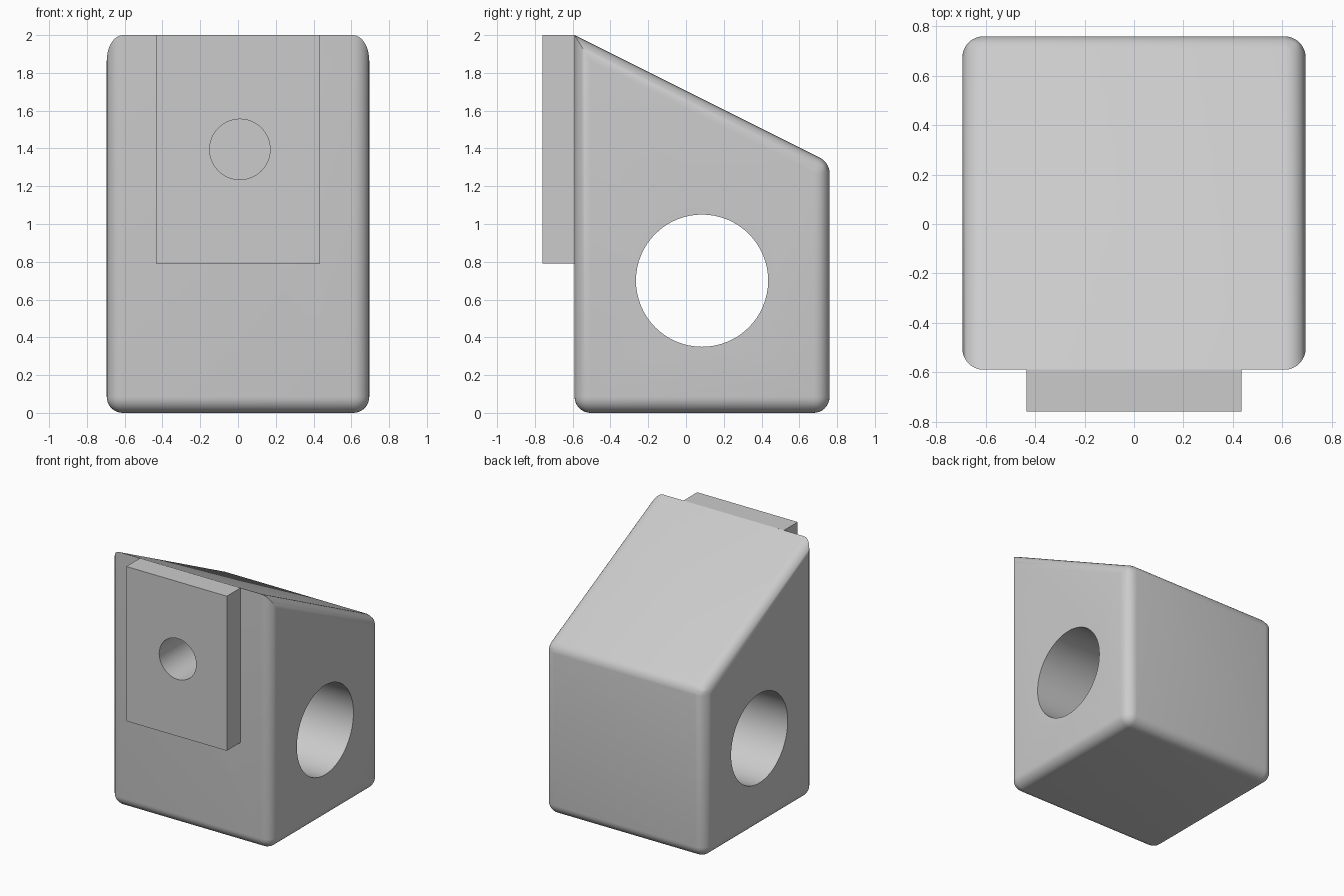
import bpy, bmesh, math
from mathutils import Matrix, Vector

cube = bpy.data.objects.get("Cube")
if cube:
    bpy.data.objects.remove(cube, do_unlink=True)

HALF, FRONT, BACK = 0.695, -0.59, 0.76
TOP_FRONT, TOP_BACK, RADIUS = 2.0, 1.325, 0.085

grey = bpy.data.materials.new("plain grey")
grey.use_nodes = True
grey.diffuse_color = (0.6, 0.6, 0.6, 1)
grey.node_tree.nodes["Principled BSDF"].inputs["Base Color"].default_value = (0.6, 0.6, 0.6, 1)


def add_object(name, bm):
    bmesh.ops.recalc_face_normals(bm, faces=bm.faces)
    mesh = bpy.data.meshes.new(name)
    bm.to_mesh(mesh)
    bm.free()
    mesh.materials.append(grey)
    obj = bpy.data.objects.new(name, mesh)
    bpy.context.collection.objects.link(obj)
    return obj


def cylinder(name, centre, radius, depth, rotation):
    bm = bmesh.new()
    bmesh.ops.create_cone(bm, cap_ends=True, segments=64, radius1=radius, radius2=radius,
                          depth=depth, matrix=Matrix.Translation(centre) @ rotation)
    obj = add_object(name, bm)
    obj.hide_render = True
    obj.hide_set(True)
    return obj


def cut(obj, cutter):
    mod = obj.modifiers.new(cutter.name, 'BOOLEAN')
    mod.operation = 'DIFFERENCE'
    mod.solver = 'EXACT'
    mod.object = cutter


def finish(obj):
    """Apply the modifiers, then smooth the round surfaces."""
    bpy.ops.object.select_all(action='DESELECT')
    bpy.context.view_layer.objects.active = obj
    obj.select_set(True)
    for mod in list(obj.modifiers):
        bpy.ops.object.modifier_apply(modifier=mod.name)
    bpy.ops.object.shade_smooth_by_angle(angle=math.radians(30))


# Body: sloped side profile pushed across the width
bm = bmesh.new()
profile = [(FRONT, 0), (BACK, 0), (BACK, TOP_BACK), (FRONT, TOP_FRONT)]
side = bm.faces.new([bm.verts.new((-HALF, y, z)) for y, z in profile])
result = bmesh.ops.extrude_face_region(bm, geom=[side])
bmesh.ops.translate(bm, vec=(2 * HALF, 0, 0),
                    verts=[v for v in result["geom"] if isinstance(v, bmesh.types.BMVert)])

# Every edge is rounded except the sharp top front one
weight = bm.edges.layers.float.new("bevel_weight_edge")
for edge in bm.edges:
    a, b = (v.co for v in edge.verts)
    across = abs(a.x - b.x) > HALF
    mid = (a + b) / 2
    if across and mid.z > TOP_BACK + 0.1:
        edge[weight] = 0
    elif across and mid.z > 1:
        edge[weight] = 0.62
    else:
        edge[weight] = 1
body = add_object("body", bm)
bevel = body.modifiers.new("rounding", 'BEVEL')
bevel.limit_method = 'WEIGHT'
bevel.width = RADIUS
bevel.segments = 8

# Front plate
bm = bmesh.new()
bmesh.ops.create_cube(bm, size=1)
bmesh.ops.scale(bm, vec=(0.87, 0.17, 1.21), verts=bm.verts)
bmesh.ops.translate(bm, vec=(0, -0.675, 1.395), verts=bm.verts)
plate = add_object("front_plate", bm)

# Holes: a wide bore from side to side, a narrow blind one in the front
bore = cylinder("bore_cutter", Vector((0, 0.085, 0.7)), 0.35, 2,
                Matrix.Rotation(math.pi / 2, 4, 'Y'))
socket = cylinder("socket_cutter", Vector((0.01, -0.5, 1.395)), 0.16, 1,
                  Matrix.Rotation(math.pi / 2, 4, 'X'))
cut(body, bore)
cut(body, socket)
cut(plate, socket)
finish(body)
finish(plate)
for cutter in (bore, socket):
    bpy.data.objects.remove(cutter, do_unlink=True)
